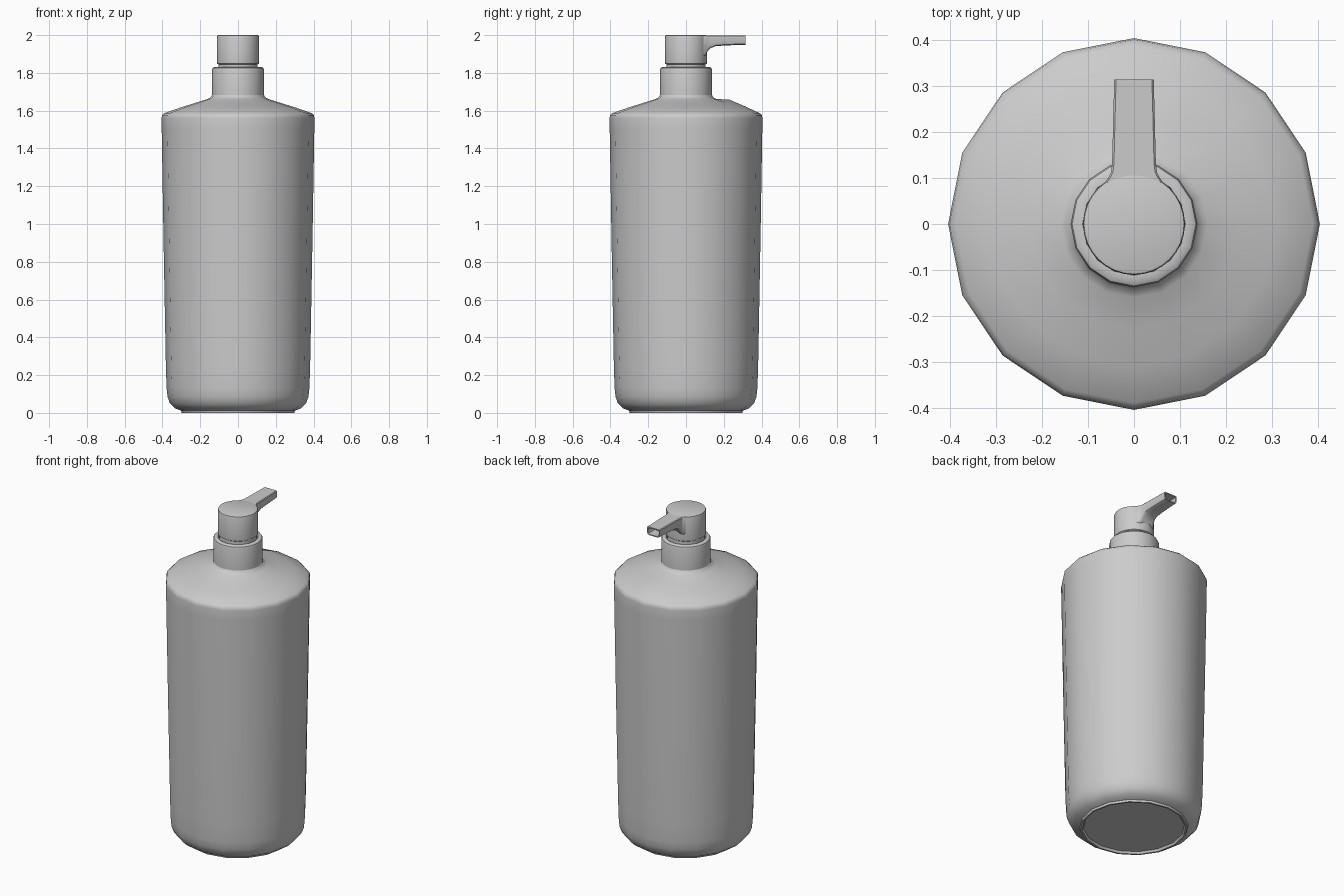
import bpy, bmesh, math

if "Cube" in bpy.data.objects:
    bpy.data.objects.remove(bpy.data.objects["Cube"])


def finish(name, bm, angle=40):
    bmesh.ops.remove_doubles(bm, verts=bm.verts, dist=1e-5)
    bmesh.ops.recalc_face_normals(bm, faces=bm.faces)
    mesh = bpy.data.meshes.new(name)
    bm.to_mesh(mesh)
    bm.free()
    obj = bpy.data.objects.new(name, mesh)
    bpy.context.collection.objects.link(obj)
    bpy.ops.object.select_all(action='DESELECT')
    obj.select_set(True)
    bpy.context.view_layer.objects.active = obj
    bpy.ops.object.shade_smooth_by_angle(angle=math.radians(angle))
    return obj


def skin(bm, loops, cap_start=True, cap_end=True):
    rings = [[bm.verts.new(p) for p in loop] for loop in loops]
    n = len(rings[0])
    for a, b in zip(rings, rings[1:]):
        for i in range(n):
            j = (i + 1) % n
            bm.faces.new((a[i], a[j], b[j], b[i]))
    if cap_start:
        bm.faces.new(rings[0])
    if cap_end:
        bm.faces.new(rings[-1])
    return rings


def lathe(bm, profile, sides):
    loops = [[(r * math.cos(2 * math.pi * i / sides),
               r * math.sin(2 * math.pi * i / sides), z)
              for i in range(sides)] for r, z in profile]
    return skin(bm, loops)


# Bottle: tapered 16-sided body with rounded foot and sloped shoulder
bm = bmesh.new()
rings = lathe(bm, [
    (0.28, 0.012), (0.288, 0.0), (0.298, 0.0), (0.302, 0.012),
    (0.335, 0.025), (0.36, 0.05), (0.373, 0.085), (0.378, 0.13), (0.382, 0.25),
    (0.394, 0.9), (0.404, 1.5), (0.405, 1.56), (0.402, 1.576), (0.39, 1.587),
    (0.31, 1.615), (0.23, 1.64), (0.16, 1.662), (0.143, 1.672), (0.135, 1.69)], 16)
# Small raised spot on the shoulder below the spout
rings[15][4].co.z = 1.658
rings[14][4].co.z = 1.624
finish("bottle", bm)

# Collar: screw ring around the neck
bm = bmesh.new()
lathe(bm, [(0.13, 1.67), (0.138, 1.675), (0.138, 1.815), (0.135, 1.825),
           (0.127, 1.83), (0.112, 1.83), (0.108, 1.82)], 16)
finish("collar", bm)

# Pump stem: narrow groove between collar and head
bm = bmesh.new()
lathe(bm, [(0.104, 1.81), (0.104, 1.86)], 32)
finish("pump_stem", bm)

# Pump head: round button
bm = bmesh.new()
lathe(bm, [(0.103, 1.845), (0.110, 1.85), (0.111, 1.86), (0.111, 1.992),
           (0.109, 1.998), (0.104, 2.0)], 32)
finish("pump_head", bm)


def section(y, w, low, top=1.9992, c=0.016):
    e = 0.004
    half = [(w - e, top), (w, top - e), (w, low + c), (w - c * 0.3, low + c * 0.3), (w - c, low)]
    return [(x, y, z) for x, z in half] + [(-x, y, z) for x, z in reversed(half)]


# Spout: lofted arm flaring into the head, hollow at its tip
bm = bmesh.new()
skin(bm, [
    section(0.04, 0.070, 1.885), section(0.092, 0.062, 1.885),
    section(0.104, 0.054, 1.892), section(0.113, 0.050, 1.912),
    section(0.128, 0.048, 1.930), section(0.155, 0.047, 1.941),
    section(0.20, 0.046, 1.945), section(0.315, 0.043, 1.949),
    section(0.315, 0.037, 1.955, 1.993, 0.013),
    section(0.25, 0.036, 1.955, 1.993, 0.013)])
finish("spout", bm)
